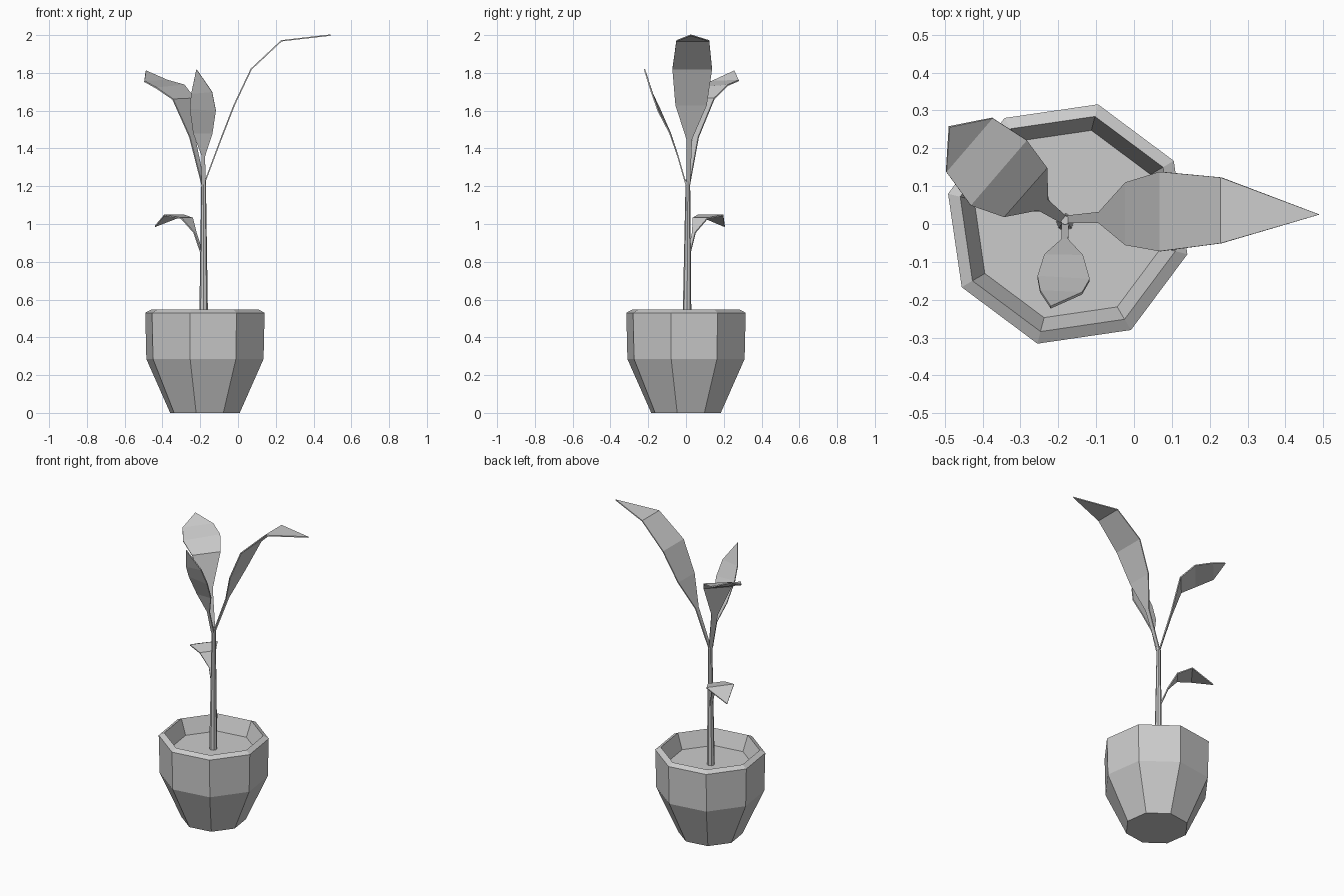
import bpy, bmesh
from math import sin, cos, tau, radians
from mathutils import Vector

cube = bpy.data.objects.get("Cube")
if cube:
    bpy.data.objects.remove(cube, do_unlink=True)

grey = bpy.data.materials.new("plain grey")
grey.use_nodes = True
grey.diffuse_color = (0.6, 0.6, 0.6, 1)
grey.node_tree.nodes["Principled BSDF"].inputs["Base Color"].default_value = (0.6, 0.6, 0.6, 1)


def finish(name, bm, recalc=True):
    if recalc:
        bmesh.ops.recalc_face_normals(bm, faces=bm.faces)
    mesh = bpy.data.meshes.new(name)
    bm.to_mesh(mesh)
    bm.free()
    mesh.materials.append(grey)
    obj = bpy.data.objects.new(name, mesh)
    bpy.context.collection.objects.link(obj)
    return obj


def lathe(name, profile, sides, turn):
    """Closed solid from rings given as (x, y, radius, z)."""
    bm = bmesh.new()
    rings = [[bm.verts.new((x + r * cos(turn + tau * i / sides),
                            y + r * sin(turn + tau * i / sides), z))
              for i in range(sides)] for x, y, r, z in profile]
    for low, high in zip(rings, rings[1:]):
        for i in range(sides):
            j = (i + 1) % sides
            bm.faces.new((low[i], low[j], high[j], high[i]))
    bm.faces.new(rings[0][::-1])
    bm.faces.new(rings[-1])
    return finish(name, bm)


def leaf(name, rows, tip):
    """Thin blade from pairs of edge points, closed by a pointed tip."""
    bm = bmesh.new()
    pairs = [[bm.verts.new(p) for p in row] for row in rows]
    for (a, b), (c, d) in zip(pairs, pairs[1:]):
        bm.faces.new((a, b, d, c))
    a, b = pairs[-1]
    bm.faces.new((a, b, bm.verts.new(tip)))
    obj = finish(name, bm)
    solid = obj.modifiers.new("thickness", "SOLIDIFY")
    solid.thickness = 0.007
    solid.offset = 0
    return obj


def across(path, direction):
    """Edge pairs from centre points with half widths."""
    side = Vector(direction)
    return [(Vector(p) + side * w, Vector(p) - side * w) for p, w in path]


# Octagonal pot with a bevelled rim and sunken soil
px = -0.175
lathe("pot", [(px, 0, r, z) for r, z in
              ((0.19, 0), (0.32, 0.285), (0.326, 0.53), (0.293, 0.547), (0.255, 0.45))],
      8, radians(-14.2))

# Tapered stem
lathe("stem", [(-0.182, 0.005, 0.024, 0.44), (-0.182, 0.01, 0.012, 1.235)], 8, 0)

# Long arching leaf on the left side
leaf("left_leaf", across([
    ((-0.18, 0.012, 1.21), 0.01), ((-0.09, 0.017, 1.45), 0.015),
    ((-0.02, 0.027, 1.63), 0.083), ((0.07, 0.033, 1.82), 0.105),
    ((0.23, 0.036, 1.97), 0.087)], (0, 1, 0)), (0.49, 0.025, 2.0))

# Upright front leaf
leaf("front_leaf", [
    ((-0.192, 0.0, 1.21), (-0.172, 0.0, 1.21)),
    ((-0.192, -0.043, 1.36), (-0.174, -0.043, 1.36)),
    ((-0.237, -0.083, 1.48), (-0.135, -0.085, 1.48)),
    ((-0.255, -0.14, 1.61), (-0.117, -0.148, 1.60)),
    ((-0.248, -0.178, 1.69), (-0.137, -0.183, 1.70))], (-0.22, -0.22, 1.82))

# Broad leaf at the back right
leaf("back_leaf", [
    ((-0.178, 0.02, 1.21), (-0.192, 0.003, 1.21)),
    ((-0.229, 0.066, 1.46), (-0.256, 0.038, 1.46)),
    ((-0.231, 0.15, 1.665), (-0.345, 0.02, 1.66)),
    ((-0.284, 0.222, 1.735), (-0.432, 0.05, 1.72)),
    ((-0.374, 0.28, 1.76), (-0.496, 0.138, 1.755))], (-0.488, 0.257, 1.81))

# Small drooping leaf low on the stem
leaf("small_leaf", across([
    ((-0.19, 0.015, 0.84), 0.008), ((-0.228, 0.042, 0.955), 0.01),
    ((-0.27, 0.075, 1.03), 0.05), ((-0.338, 0.13, 1.047), 0.085)],
    (0.61, 0.79, 0)), (-0.44, 0.205, 0.987))
